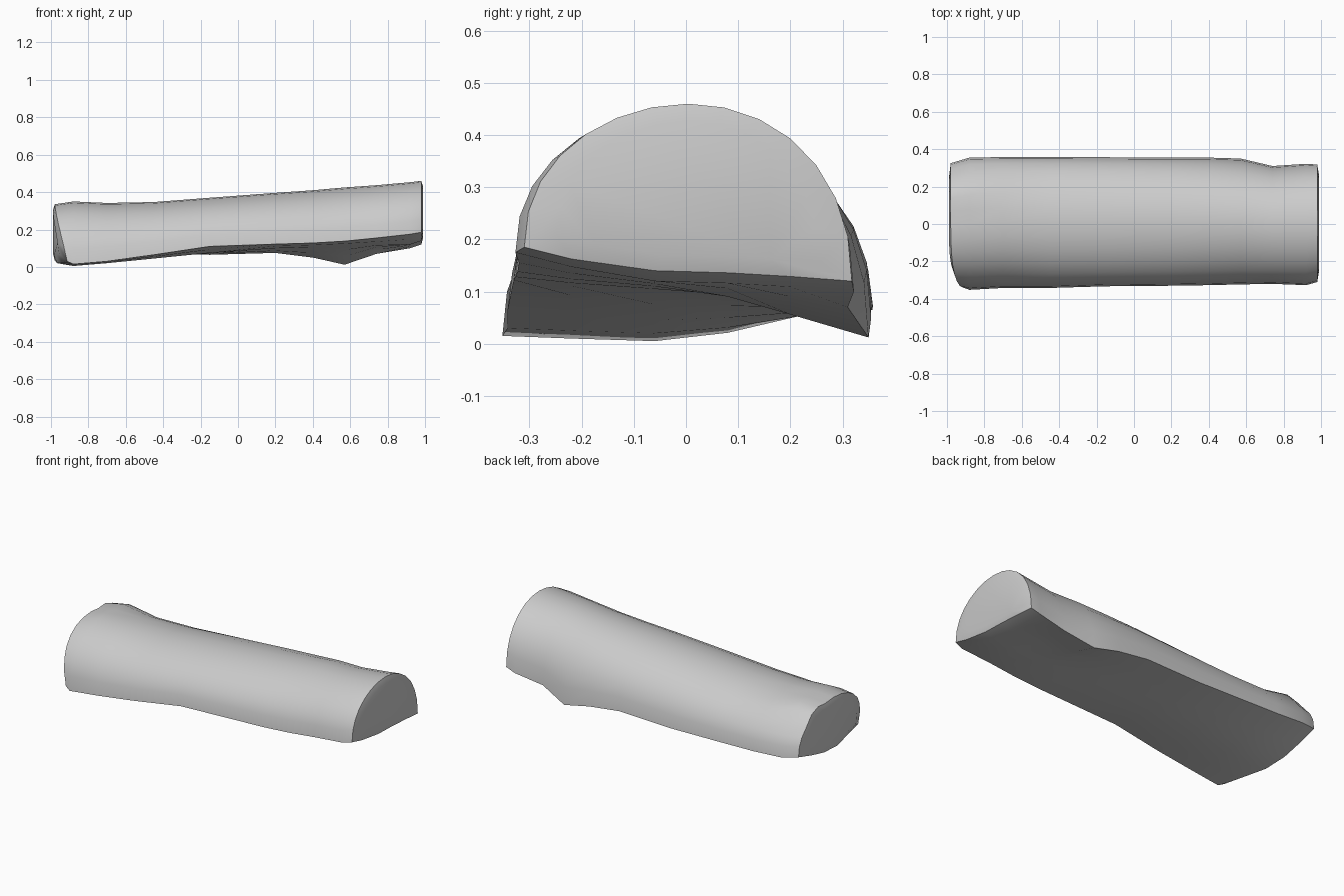
import bpy, bmesh
from math import sin, cos, pi

if "Cube" in bpy.data.objects:
    bpy.data.objects.remove(bpy.data.objects["Cube"])

# x, front y, front edge z, back y, back edge z, top z, underside z at middle
STATIONS = [
    (-0.98, -0.34, 0.03, 0.325, 0.10, 0.335, 0.02),
    (-0.88, -0.352, 0.015, 0.355, 0.085, 0.35, 0.005),
    (-0.70, -0.342, 0.03, 0.358, 0.075, 0.342, 0.02),
    (-0.45, -0.342, 0.065, 0.358, 0.07, 0.347, 0.045),
    (-0.15, -0.333, 0.11, 0.357, 0.065, 0.37, 0.075),
    (0.20, -0.33, 0.122, 0.355, 0.075, 0.396, 0.10),
    (0.40, -0.327, 0.128, 0.355, 0.05, 0.41, 0.105),
    (0.57, -0.323, 0.138, 0.35, 0.012, 0.425, 0.11),
    (0.74, -0.32, 0.155, 0.31, 0.07, 0.437, 0.115),
    (0.92, -0.327, 0.175, 0.322, 0.10, 0.453, 0.12),
    (0.98, -0.31, 0.185, 0.318, 0.12, 0.46, 0.14),
]
N = 14


def section(x, yf, zf, yb, zb, top, mid):
    """Rounded upper arc, then a shallow split underside."""
    pts = []
    for i in range(N + 1):
        t = pi * i / N
        u = (1 - cos(t)) / 2
        base = zf + (zb - zf) * u
        z = base + (top - base) * sin(t) ** 0.92
        pts.append((yf + (yb - yf) * u, z))
    # raised shoulder at the back of the left end
    if x < -0.8:
        pts[9] = (pts[9][0], pts[9][1] + 0.022)
        pts[10] = (pts[10][0], pts[10][1] + 0.025)
    # underside, back to front
    pts.append((0.20, mid + (zb - mid) * 0.55))
    pts.append((0.08, mid + (zb - mid) * 0.2))
    pts.append((-0.06, mid))
    pts.append((-0.22, mid + (zf - mid) * 0.5))
    out = []
    for y, z in pts:
        dx = 0.0
        if x < -0.95:      # slanted left end
            dx = 0.075 * max(0, -y / 0.35) * max(0, 1 - z / 0.35)
        out.append((x + dx, y, z))
    return out


def cap(bm, ring, x, scale):
    """Slightly domed end face."""
    cy = sum(v.co.y for v in ring) / len(ring)
    cz = sum(v.co.z for v in ring) / len(ring)
    inner = []
    for v in ring:
        inner.append(bm.verts.new((x + (v.co.x - x) * 0.5,
                                   cy + (v.co.y - cy) * scale,
                                   cz + (v.co.z - cz) * scale)))
    for i in range(len(ring)):
        j = (i + 1) % len(ring)
        bm.faces.new((ring[i], ring[j], inner[j], inner[i]))
    bm.faces.new(inner)


# half-round split log
bm = bmesh.new()
rings = [[bm.verts.new(p) for p in section(*s)] for s in STATIONS]
for a, b in zip(rings, rings[1:]):
    for i in range(len(a)):
        j = (i + 1) % len(a)
        bm.faces.new((a[i], a[j], b[j], b[i]))
cap(bm, rings[0], -1.0, 0.75)
cap(bm, rings[-1], 1.0, 0.8)
bmesh.ops.recalc_face_normals(bm, faces=bm.faces)
mesh = bpy.data.meshes.new("split_log")
bm.to_mesh(mesh)
bm.free()
log = bpy.data.objects.new("split_log", mesh)
bpy.context.collection.objects.link(log)
bpy.context.view_layer.objects.active = log
log.select_set(True)
bpy.ops.object.shade_smooth_by_angle(angle=0.7)
